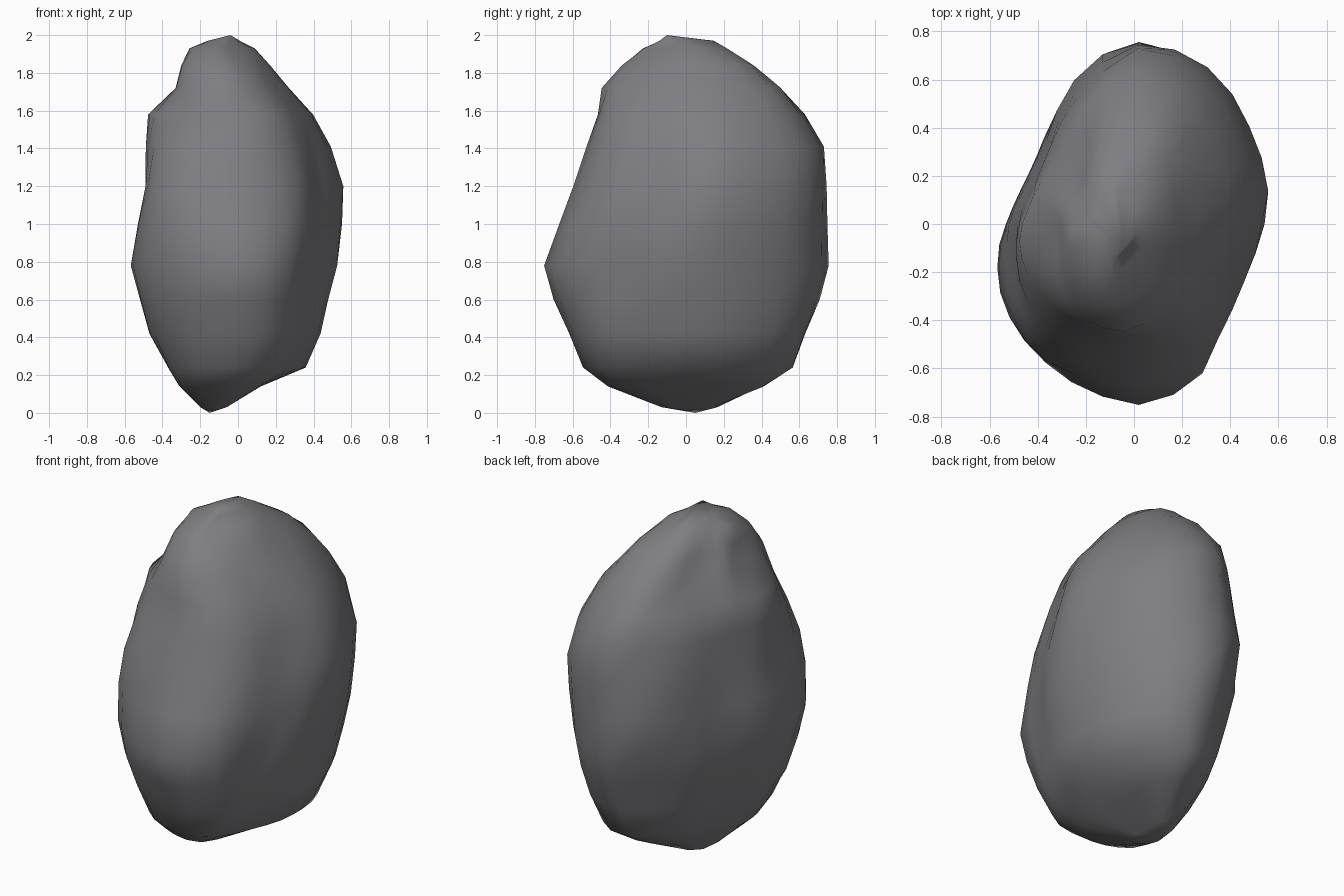
import bpy
import bmesh
from math import cos, sin, tau
from mathutils import Vector

default_cube = bpy.data.objects.get("Cube")
if default_cube:
    bpy.data.objects.remove(default_cube, do_unlink=True)

# Stone colour
stone = bpy.data.materials.new("stone grey")
stone.use_nodes = True
colour = (0.21, 0.21, 0.225, 1)
stone.diffuse_color = colour
shader = next(n for n in stone.node_tree.nodes if n.type == "BSDF_PRINCIPLED")
shader.inputs["Base Color"].default_value = colour
shader.inputs["Roughness"].default_value = 0.9

# Reach of the boulder in eight compass directions, counter-clockwise from +x,
# at each height
LAYERS = {
    .03: (-.06, .05, .2, .22, .2, .19, .15, .02),
    .14: (.12, .35, .44, .32, .31, .43, .42, .34),
    .24: (.36, .5, .61, .42, .37, .51, .56, .48),
    .42: (.44, .58, .66, .47, .47, .58, .63, .57),
    .6: (.48, .63, .74, .52, .52, .64, .72, .63),
    .78: (.53, .66, .78, .57, .57, .67, .78, .66),
    1: (.56, .68, .76, .6, .53, .68, .68, .61),
    1.2: (.57, .69, .76, .57, .49, .66, .6, .56),
    1.41: (.5, .64, .76, .54, .49, .56, .53, .49),
    1.58: (.4, .55, .64, .52, .48, .48, .47, .44),
    1.72: (.27, .45, .53, .46, .33, .44, .47, .34),
    1.84: (.17, .33, .38, .37, .3, .37, .36, .23),
    1.93: (.09, .15, .23, .25, .26, .26, .27, .1),
    1.97: (.01, .05, .15, .2, .16, .17, .18, .05),
}
# Greatest reach in the directions halfway between those eight
BETWEEN = (.6, .755, .735, .505, .635, .72, .725, .54)
GREATEST = [max(column) for column in zip(*LAYERS.values())]
AXIS = Vector((-.13, 0, 0))
SIDES = 32
SHARPNESS = 30

# Shallow hollows worn into the sides: centre, reach, depth
HOLLOWS = [(Vector((.45, -.2, 1.25)), .25, .04),
           (Vector((.45, -.4, .75)), .25, .05),
           (Vector((-.25, .4, 1.75)), .35, .09),
           (Vector((-.45, .35, .95)), .3, .03)]


def compass(step, count):
    """Horizontal unit vector for one step around the circle."""
    angle = tau * step / count
    return Vector((cos(angle), sin(angle), 0))


def all_reaches(reaches):
    """Add the in-between directions, shrunk along with their neighbours."""
    shares = [reach / most for reach, most in zip(reaches, GREATEST)]
    full = []
    for i, reach in enumerate(reaches):
        share = (shares[i] + shares[(i + 1) % len(shares)]) / 2
        full += [reach, BETWEEN[i] * share]
    return full


def ring_point(height, reaches, step):
    """Point where a ray from the axis meets the rounded layer outline."""
    ray = compass(step, SIDES)
    total = 0
    for i, reach in enumerate(reaches):
        normal = compass(i, len(reaches))
        distance = max(.02, reach - normal.dot(AXIS))
        total += max(0, ray.dot(normal) / distance) ** SHARPNESS
    point = AXIS + ray * total ** (-1 / SHARPNESS)
    point.z = height
    for centre, radius, depth in HOLLOWS:
        point -= ray * depth * max(0, 1 - (point - centre).length / radius)
    return point


def make_cap(mesh, ring, tip):
    """Close a ring with a fan of triangles to a tip."""
    apex = mesh.verts.new(tip)
    for i, vert in enumerate(ring):
        mesh.faces.new((vert, ring[i - 1], apex))


# Boulder body: stacked layers joined by triangles, with tips at both ends
mesh = bmesh.new()
rings = [[mesh.verts.new(ring_point(height, all_reaches(reaches), step))
          for step in range(SIDES)]
         for height, reaches in LAYERS.items()]
for lower, upper in zip(rings, rings[1:]):
    for i in range(SIDES):
        mesh.faces.new((lower[i - 1], lower[i], upper[i]))
        mesh.faces.new((lower[i - 1], upper[i], upper[i - 1]))
make_cap(mesh, rings[0], (-.15, .05, 0))
make_cap(mesh, rings[-1], (-.04, -.1, 2))
bmesh.ops.recalc_face_normals(mesh, faces=mesh.faces)
for face in mesh.faces:
    face.smooth = True

data = bpy.data.meshes.new("boulder")
mesh.to_mesh(data)
mesh.free()
data.materials.append(stone)
boulder = bpy.data.objects.new("boulder", data)
bpy.context.collection.objects.link(boulder)
